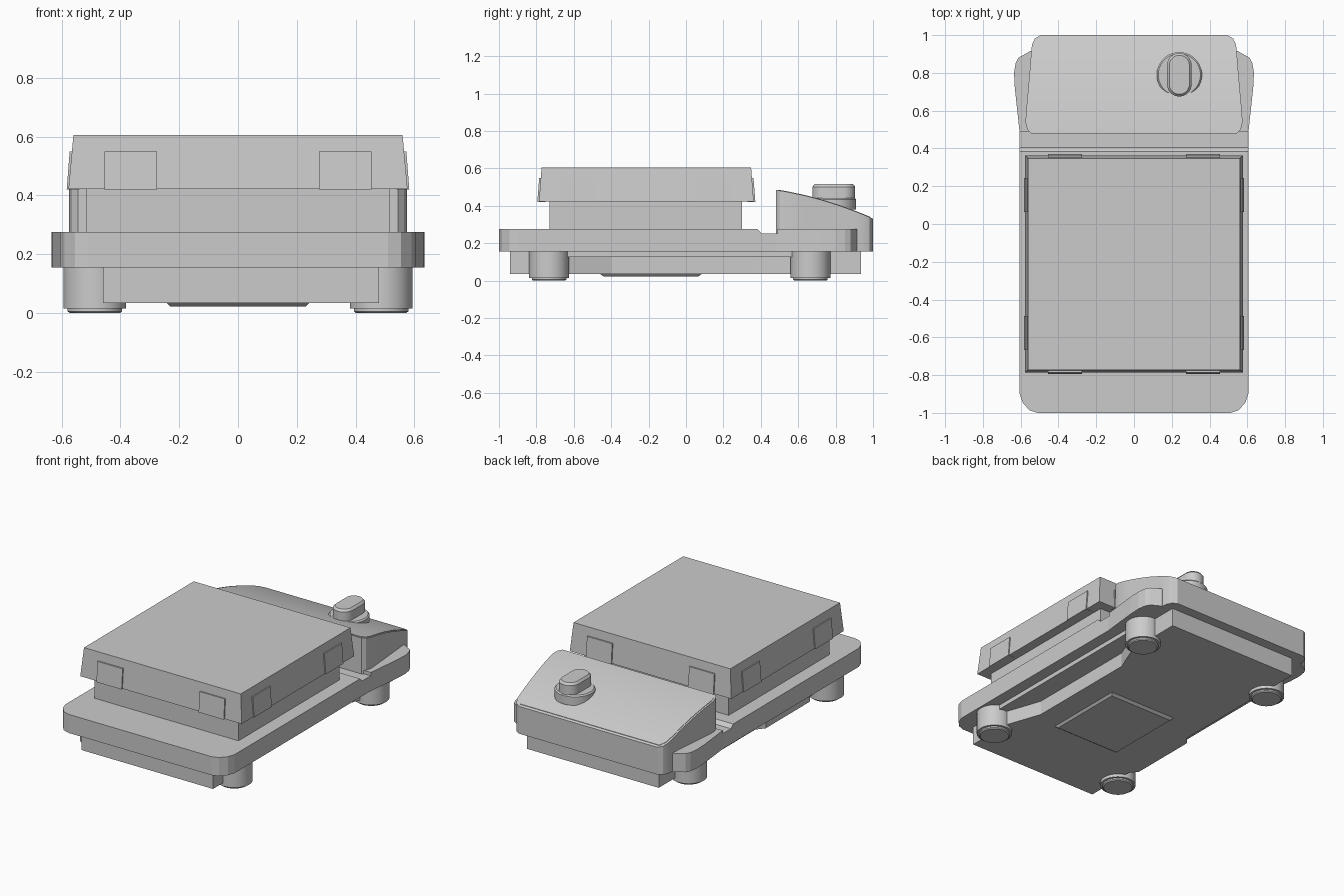
import bpy, math

if "Cube" in bpy.data.objects:
    bpy.data.objects.remove(bpy.data.objects["Cube"])


def make(name, verts, faces, smooth=None):
    me = bpy.data.meshes.new(name)
    me.from_pydata(verts, [], faces)
    me.update()
    ob = bpy.data.objects.new(name, me)
    bpy.context.collection.objects.link(ob)
    if smooth:
        bpy.ops.object.select_all(action='DESELECT')
        ob.select_set(True)
        bpy.context.view_layer.objects.active = ob
        bpy.ops.object.shade_smooth_by_angle(angle=math.radians(smooth))
    return ob


def loft(name, rings, smooth=None):
    """Stack of (counter-clockwise outline, z) sections with capped ends."""
    n = len(rings[0][0])
    verts = [(x, y, z) for pts, z in rings for x, y in pts]
    faces = [list(range(n))[::-1], list(range(len(verts) - n, len(verts)))]
    for r in range(len(rings) - 1):
        a, b = r * n, (r + 1) * n
        for i in range(n):
            j = (i + 1) % n
            faces.append((a + i, a + j, b + j, b + i))
    return make(name, verts, faces, smooth)


def ladder(name, half, low, high, smooth=None):
    """Mirrored half outline, spanned in strips so the top can follow y."""
    verts = []
    for x, y in half:
        verts += [(-x, y, low(y)), (x, y, low(y)), (x, y, high(y)), (-x, y, high(y))]
    faces = [(0, 1, 2, 3)]
    for k in range(len(half) - 1):
        a, b = 4 * k, 4 * k + 4
        for i in range(4):
            j = (i + 1) % 4
            faces.append((a + i, b + i, b + j, a + j))
    e = len(verts)
    faces.append((e - 1, e - 2, e - 3, e - 4))
    return make(name, verts, faces, smooth)


def rect(x0, x1, y0, y1):
    return [(x0, y0), (x1, y0), (x1, y1), (x0, y1)]


def stadium(cx, cy, r, straight=0.0, n=32):
    pts = []
    for i in range(n):
        a = 2 * math.pi * (i + 0.5) / n
        s = math.sin(a)
        pts.append((cx + r * math.cos(a), cy + r * s + math.copysign(straight, s)))
    return pts


# Main deck, flared beside the console, with a cross channel
deck_half = [(.51, -1), (.555, -.985), (.59, -.945), (.605, -.9), (.605, .48),
             (.618, .6), (.631, .72), (.635, .8), (.627, .85), (.612, .88), (.55, .915)]
outline = [(x, y) for x, y in deck_half] + [(-x, y) for x, y in reversed(deck_half)]
deck = loft("deck", [(outline, .155), (outline, .275)])
cutter = make("channel_cutter",
              [(s * .8, y, z) for s in (-1, 1)
               for y, z in ((.38, .3), (.38, .278), (.405, .253), (.49, .253), (.49, .3))],
              [(0, 1, 2, 3, 4), (9, 8, 7, 6, 5)] +
              [(i, i + 5, (i + 1) % 5 + 5, (i + 1) % 5) for i in range(5)])
for ob in (cutter,):
    import bmesh
    bm = bmesh.new()
    bm.from_mesh(ob.data)
    bmesh.ops.recalc_face_normals(bm, faces=bm.faces)
    bm.to_mesh(ob.data)
    bm.free()
mod = deck.modifiers.new("channel", 'BOOLEAN')
mod.operation, mod.solver, mod.object = 'DIFFERENCE', 'EXACT', cutter
cutter.hide_render = True
cutter.hide_set(True)


# Control console with a curved sloping top and a thin face panel
def slope(y):
    t = y - .48
    return .485 - .15 * t - .28 * t * t


ladder("console", [(.545, .48), (.565, .5), (.575, .54), (.568, .63), (.56, .72), (.552, .81),
                   (.545, .9), (.54, .95), (.525, .982), (.495, 1.0)],
       lambda y: .155, slope, 25)
ladder("console_panel", [(.53, .492), (.555, .51), (.564, .54), (.557, .63), (.549, .72), (.541, .81),
                         (.534, .9), (.525, .95), (.5, .985)],
       lambda y: slope(y) - .01, lambda y: slope(y) + .003, 25)

# Control knob
loft("knob_base", [(stadium(.24, .79, .12), .38), (stadium(.24, .79, .12), .435),
                   (stadium(.24, .79, .112), .443)], 30)
loft("knob_grip", [(stadium(.24, .79, .065, .05), .435), (stadium(.24, .79, .065, .05), .502),
                   (stadium(.24, .79, .053, .05), .516)], 30)

# Pedestal and tapered weighing pan
loft("pedestal", [(rect(-.515, .515, -.73, .30), .27), (rect(-.515, .515, -.73, .30), .45)])
CY = -.212
loft("pan", [(rect(-.577, .577, CY - .574, CY + .574), .422),
             (rect(-.56, .56, CY - .56, CY + .56), .606)])

# Clip tabs, two on each pan side
for side in range(4):
    c, s = math.cos(side * math.pi / 2), math.sin(side * math.pi / 2)
    for u in (-.365, .365):
        rings = []
        for out, z in ((.583, .42), (.573, .55)):
            pts = [(u - .09, -out), (u + .09, -out), (u + .09, -.54), (u - .09, -.54)]
            rings.append(([(x * c - y * s, x * s + y * c + CY) for x, y in pts], z))
        loft("pan_tab", rings)

# Underside housing with side recesses
hull = [(-.46, -.94), (.48, -.94), (.48, -.63), (.40, -.40), (.40, .36), (.48, .56),
        (.48, .935), (-.46, .935), (-.46, -.05), (-.5, -.1), (-.5, -.55), (-.46, -.6)]
loft("under_housing", [(hull, .035), (hull, .16)])
loft("housing_flange", [(rect(-.53, .53, -.70, .65), .127), (rect(-.53, .53, -.70, .65), .16)])
loft("access_plate", [(rect(-.23, .23, -.44, .065), .022), (rect(-.245, .245, -.46, .085), .036)])

# Four feet
for x in (-.487, .487):
    for y in (-.732, .665):
        loft("foot", [(stadium(x, y, .107), .015), (stadium(x, y, .107), .16)], 30)
        loft("foot_pad", [(stadium(x, y, .086), 0), (stadium(x, y, .093), .006),
                          (stadium(x, y, .093), .02)], 30)
